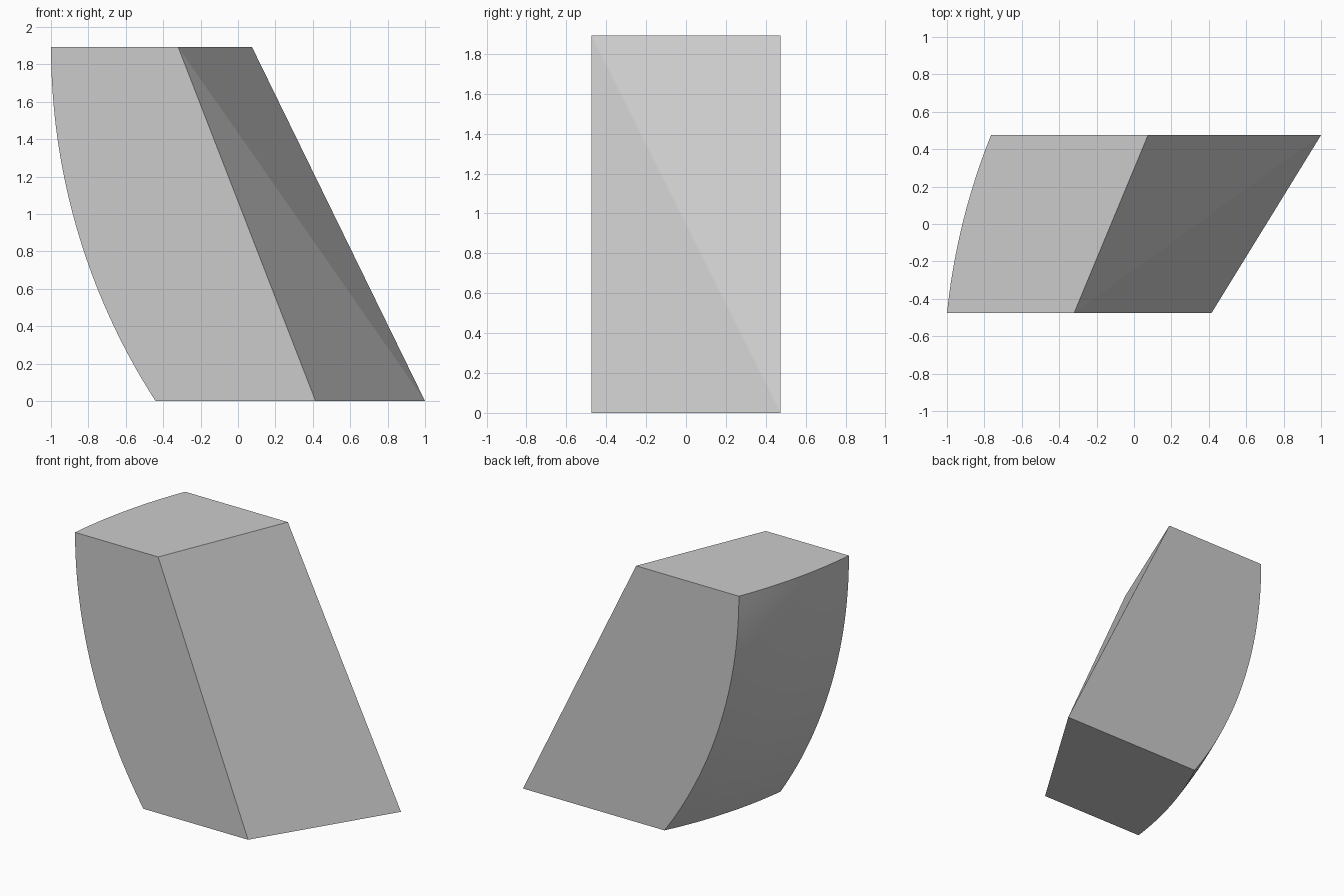
import bpy, bmesh, math

if "Cube" in bpy.data.objects:
    bpy.data.objects.remove(bpy.data.objects["Cube"])

HEIGHT, HALF_DEPTH = 1.893, 0.475
ROWS, COLS = 32, 12
# The bulging left side is a patch of a large sphere centred level with the top
CX, CY, RADIUS = 2.485, -0.833, 3.503


def left_x(y, z):
    return CX - math.sqrt(RADIUS**2 - (y - CY)**2 - (z - HEIGHT)**2)


bm = bmesh.new()

# Curved left side
grid = []
for i in range(ROWS + 1):
    z = HEIGHT * i / ROWS
    row = []
    for j in range(COLS + 1):
        y = HALF_DEPTH * (2 * j / COLS - 1)
        row.append(bm.verts.new((left_x(y, z), y, z)))
    grid.append(row)
for i in range(ROWS):
    for j in range(COLS):
        f = bm.faces.new((grid[i][j], grid[i + 1][j], grid[i + 1][j + 1], grid[i][j + 1]))
        f.smooth = True

# Slanted, slightly twisted right side
front_low = bm.verts.new((0.415, -HALF_DEPTH, 0))
back_low = bm.verts.new((1.0, HALF_DEPTH, 0))
front_top = bm.verts.new((-0.32, -HALF_DEPTH, HEIGHT))
back_top = bm.verts.new((0.075, HALF_DEPTH, HEIGHT))
bm.faces.new((front_low, back_low, front_top))
bm.faces.new((back_low, back_top, front_top))

# Flat front, back, bottom and top
bm.faces.new([r[0] for r in grid] + [front_top, front_low])
bm.faces.new([r[-1] for r in grid] + [back_top, back_low])
bm.faces.new(grid[0] + [back_low, front_low])
bm.faces.new(grid[-1] + [back_top, front_top])

bmesh.ops.recalc_face_normals(bm, faces=bm.faces[:])
# Keep the rim of the curved side crisp
for e in bm.edges:
    e.smooth = all(f.smooth for f in e.link_faces)

mesh = bpy.data.meshes.new("slanted_block")
bm.to_mesh(mesh)
bm.free()
block = bpy.data.objects.new("slanted_block", mesh)
bpy.context.collection.objects.link(block)
